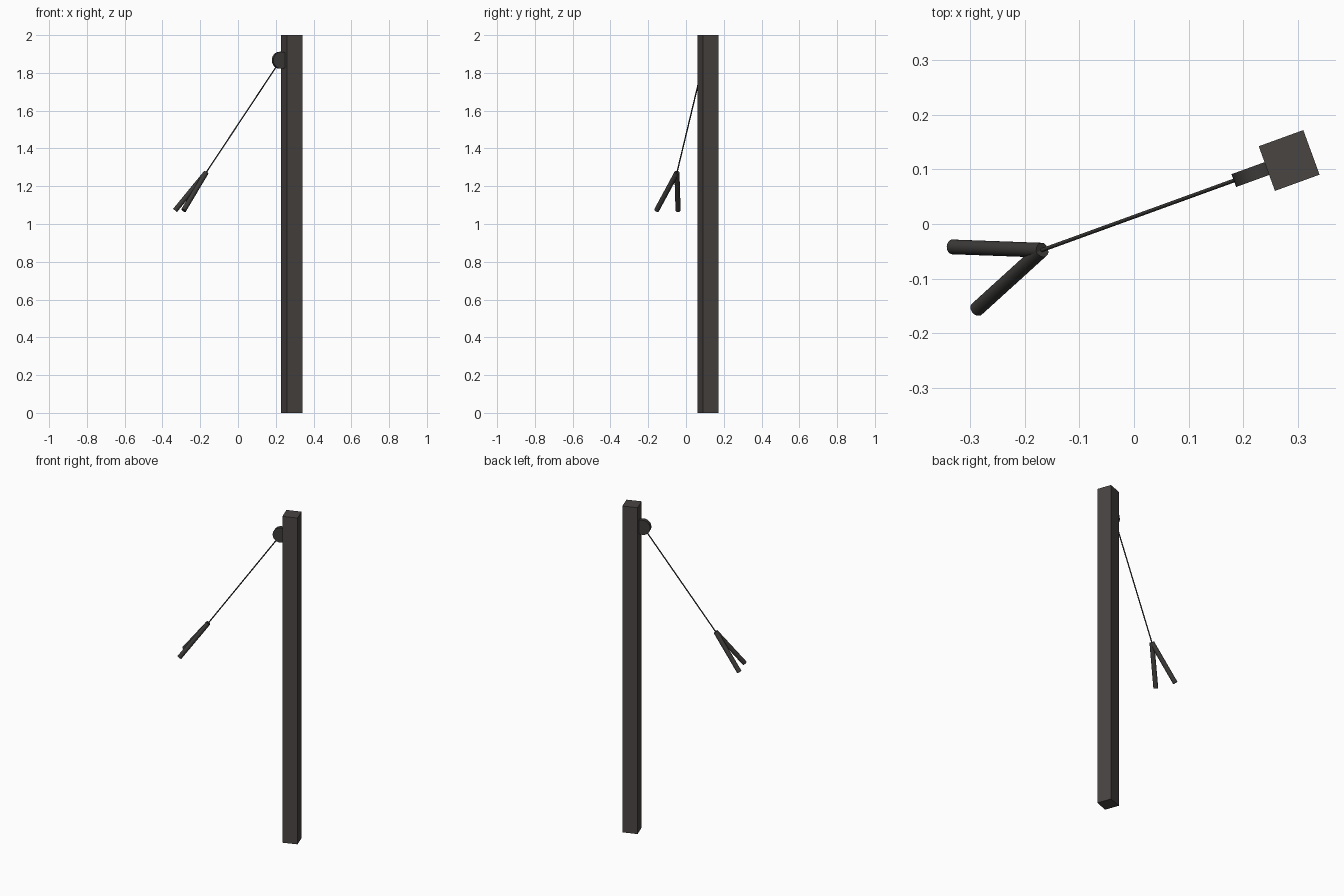
import bpy
from math import radians, cos, sin
from mathutils import Vector

cube = bpy.data.objects.get("Cube")
if cube:
    bpy.data.objects.remove(cube, do_unlink=True)


def make_material(name, rgb):
    mat = bpy.data.materials.new(name)
    mat.use_nodes = True
    color = (*rgb, 1)
    mat.diffuse_color = color
    mat.node_tree.nodes["Principled BSDF"].inputs["Base Color"].default_value = color
    return mat


timber = make_material("dark timber", (0.066, 0.058, 0.055))
iron = make_material("dark iron", (0.045, 0.043, 0.041))


def rod(name, start, end, radius, mat, sides=24):
    """Capped cylinder between two points."""
    start, end = Vector(start), Vector(end)
    axis = end - start
    bpy.ops.mesh.primitive_cylinder_add(
        vertices=sides, radius=radius, depth=axis.length, location=(start + end) / 2,
        rotation=axis.to_track_quat('Z', 'Y').to_euler())
    obj = bpy.context.object
    obj.name = name
    obj.data.materials.append(mat)
    bpy.ops.object.shade_smooth_by_angle(angle=radians(35))
    return obj


TURN = radians(20)
along = Vector((cos(TURN), sin(TURN), 0))
across = Vector((-sin(TURN), cos(TURN), 0))
post_centre = Vector((0.2845, 0.1165, 1))

# Upright square post
bpy.ops.mesh.primitive_cube_add(size=1, location=post_centre, rotation=(0, 0, TURN))
post = bpy.context.object
post.name = "post"
post.scale = (0.087, 0.087, 2)
post.data.materials.append(timber)

# Pulley wheel set into the side of the post
hub = post_centre - along * 0.063
hub.z = 1.867
rod("pulley_wheel", hub - across * 0.0125, hub + across * 0.0125, 0.045, iron, 32)

# Taut rope from the wheel down to the grips
joint = Vector((-0.169, -0.048, 1.272))
rod("rope", joint, hub, 0.0035, iron, 12)

# Two grip handles spreading from the rope end
for side, tip in (("left", (-0.288, -0.156, 1.072)), ("right", (-0.333, -0.042, 1.072))):
    rod(side + "_handle", joint, tip, 0.0135, iron)
